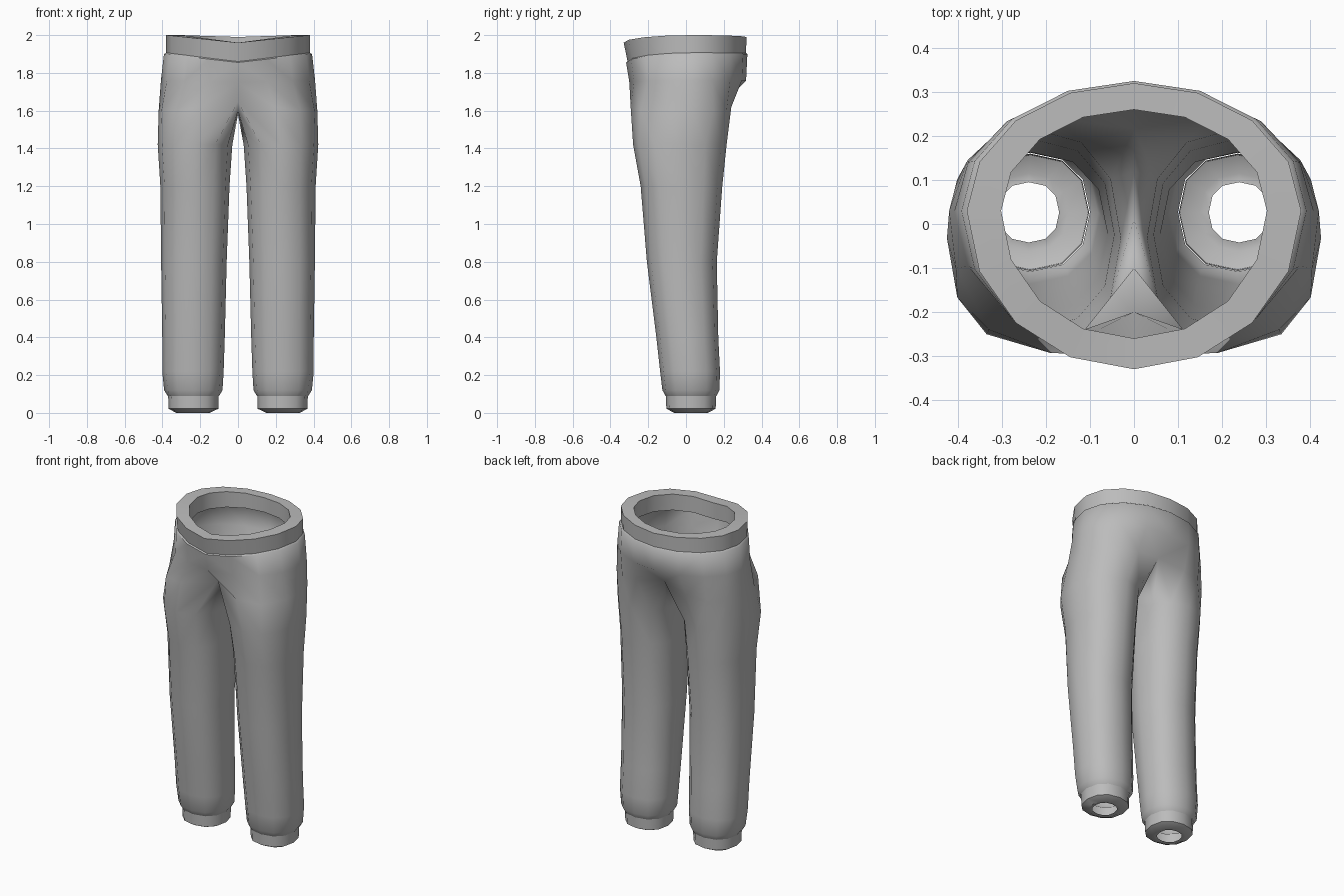
import bpy, bmesh, math

if "Cube" in bpy.data.objects:
    bpy.data.objects.remove(bpy.data.objects["Cube"])

cloth = bpy.data.materials.new("grey cloth")
cloth.diffuse_color = (0.5, 0.5, 0.5, 1)
cloth.use_nodes = True
cloth.node_tree.nodes["Principled BSDF"].inputs["Base Color"].default_value = cloth.diffuse_color


def oval(rx, yf, yb, z, front_dip=0.0, back_dip=0.0):
    """Right half of a 16-sided waist ring, front middle to back middle."""
    pts = []
    for k in range(9):
        t = math.pi * k / 8
        c, s = math.cos(t), math.sin(t)
        y = 0.03 - c * ((0.03 - yf) if c > 0 else (yb - 0.03))
        dip = front_dip if c > 0 else back_dip
        pts.append((rx * s, y, z - dip * (1 - s)))
    pts[0] = (0, pts[0][1], pts[0][2])
    pts[8] = (0, pts[8][1], pts[8][2])
    return pts


def leg_ring(z, xi, xo, yf, yb, p=0.88):
    """Full 12-sided ring; 0-8 run round the outside, 9-11 the inner thigh."""
    pts = []
    for k in range(12):
        a = math.radians((k - 4) * 30)
        c, s = math.cos(a), math.sin(a)
        pts.append(((xi + xo) / 2 + (xo - xi) / 2 * math.copysign(abs(c) ** p, c),
                    (yf + yb) / 2 + (yb - yf) / 2 * math.copysign(abs(s) ** p, s), z))
    return pts


def loft(bm, rings, closed):
    """Bridge rings (lists of verts) listed from top to bottom."""
    for a, b in zip(rings, rings[1:]):
        n = len(a)
        for i in range(n if closed else n - 1):
            j = (i + 1) % n
            bm.faces.new((a[i], b[i], b[j], a[j]))


def verts(bm, pts):
    return [bm.verts.new(p) for p in pts]


def finish(name, bm, angle):
    mesh = bpy.data.meshes.new(name)
    bm.to_mesh(mesh)
    bm.free()
    mesh.materials.append(cloth)
    ob = bpy.data.objects.new(name, mesh)
    bpy.context.collection.objects.link(ob)
    bpy.ops.object.select_all(action='DESELECT')
    ob.select_set(True)
    bpy.context.view_layer.objects.active = ob
    bpy.ops.object.shade_smooth_by_angle(angle=math.radians(angle))
    mirror = ob.modifiers.new("mirror", 'MIRROR')
    mirror.use_clip = True
    mirror.merge_threshold = 0.0005
    return ob


# Trouser body: hips, crotch split and legs
bm = bmesh.new()
hips = [verts(bm, oval(0.378, -0.305, 0.315, 1.908, 0.045)),
        verts(bm, oval(0.392, -0.317, 0.325, 1.90, 0.045)),
        verts(bm, oval(0.408, -0.300, 0.318, 1.76, 0.01))]
split = verts(bm, [(0, -0.20, 1.65), (0.19, -0.293, 1.62), (0.33, -0.24, 1.60),
                   (0.405, -0.10, 1.60), (0.42, 0.03, 1.60), (0.378, 0.145, 1.60),
                   (0.29, 0.215, 1.60), (0.17, 0.24, 1.62), (0, 0.215, 1.65),
                   (0, 0.12, 1.61), (0, 0.01, 1.58), (0, -0.10, 1.60)])
loft(bm, hips + [split[:9]], False)
legs = [split] + [verts(bm, leg_ring(*r)) for r in (
    (1.42, 0.030, 0.425, -0.280, 0.215),
    (1.20, 0.045, 0.411, -0.240, 0.192),
    (0.80, 0.060, 0.407, -0.207, 0.163),
    (0.40, 0.070, 0.401, -0.157, 0.171),
    (0.22, 0.076, 0.401, -0.137, 0.180),
    (0.12, 0.082, 0.391, -0.125, 0.177),
    (0.09, 0.100, 0.372, -0.108, 0.162))]
loft(bm, legs, True)
finish("trouser_body", bm, 60)

# Waistband: outer wall, top rim, inner wall and underside
bm = bmesh.new()
band = [verts(bm, oval(*r)) for r in (
    (0.302, -0.26, 0.26, 1.90, 0.04),
    (0.302, -0.26, 0.26, 2.00, 0.04, 0.01),
    (0.380, -0.33, 0.32, 2.00, 0.04, 0.01),
    (0.380, -0.308, 0.318, 1.90, 0.045))]
loft(bm, band + band[:1], False)
finish("waistband", bm, 50)

# Ankle cuffs with an open, turned-in hem
bm = bmesh.new()
cuff = [verts(bm, leg_ring(*r)) for r in (
    (0.095, 0.102, 0.370, -0.107, 0.160),
    (0.022, 0.104, 0.367, -0.104, 0.157),
    (0.000, 0.150, 0.328, -0.062, 0.115),
    (0.004, 0.170, 0.308, -0.042, 0.095))]
loft(bm, cuff, True)
finish("ankle_cuffs", bm, 40)
